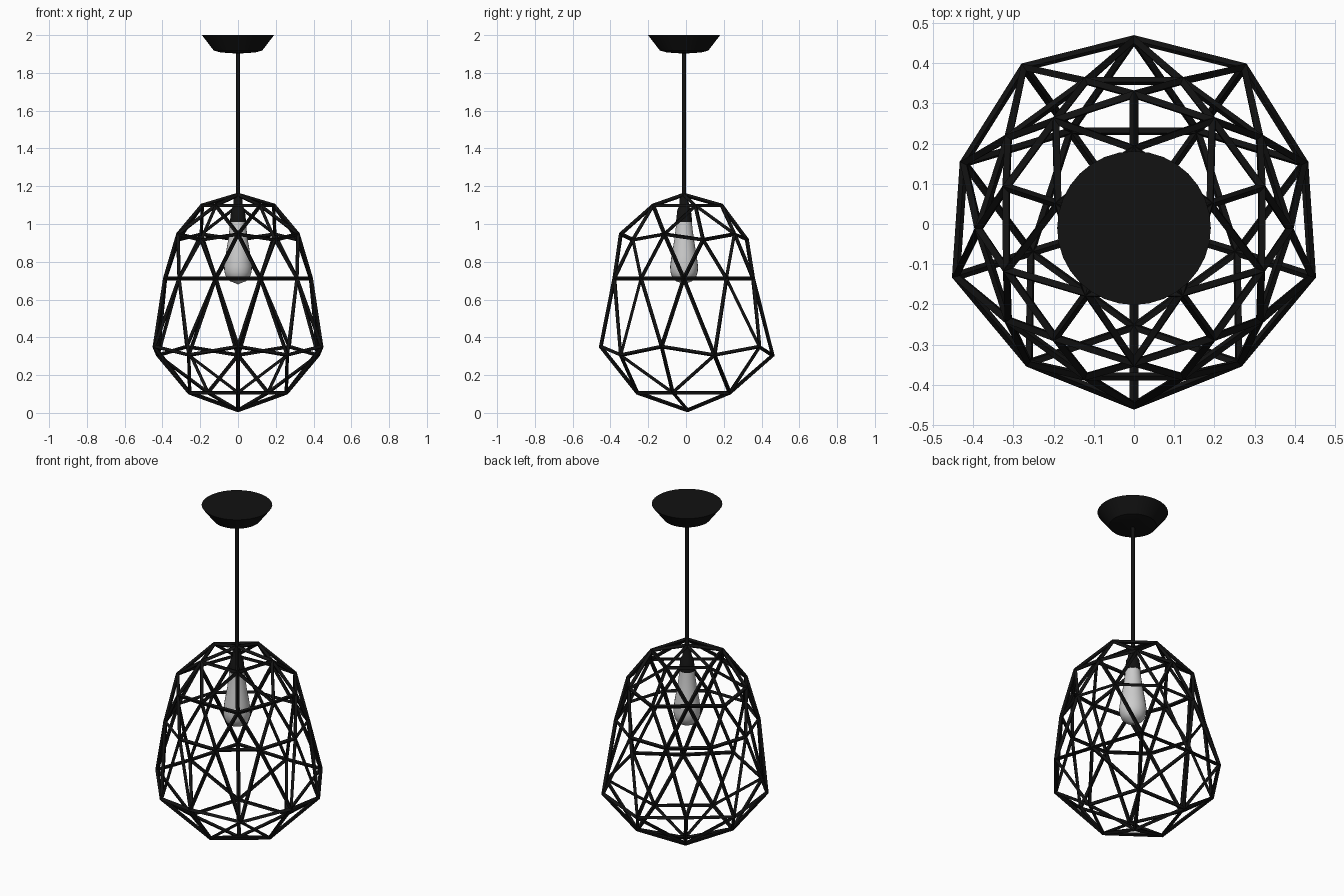
import bpy, bmesh, math

if "Cube" in bpy.data.objects:
    bpy.data.objects.remove(bpy.data.objects["Cube"])

black = bpy.data.materials.new("black_metal")
black.diffuse_color = (0.006, 0.006, 0.006, 1)
black.use_nodes = True
black.node_tree.nodes["Principled BSDF"].inputs["Base Color"].default_value = black.diffuse_color
YC = -0.01          # axis of the cord, socket and bulb


def finish(name, bm, mat=None):
    bmesh.ops.recalc_face_normals(bm, faces=bm.faces)
    me = bpy.data.meshes.new(name)
    bm.to_mesh(me)
    bm.free()
    ob = bpy.data.objects.new(name, me)
    bpy.context.collection.objects.link(ob)
    if mat:
        me.materials.append(mat)
    return ob


def lathe(name, profile, sides, mat=None, angle=35):
    """Revolve (radius, z) points around the lamp axis."""
    bm = bmesh.new()
    vs = [bm.verts.new((r, YC, z)) for r, z in profile]
    es = [bm.edges.new(p) for p in zip(vs, vs[1:])]
    bmesh.ops.spin(bm, geom=vs + es, cent=(0, YC, 0), axis=(0, 0, 1),
                   angle=2 * math.pi, steps=sides, use_duplicate=False)
    bmesh.ops.remove_doubles(bm, verts=bm.verts, dist=1e-4)
    ob = finish(name, bm, mat)
    bpy.ops.object.select_all(action='DESELECT')
    ob.select_set(True)
    bpy.context.view_layer.objects.active = ob
    bpy.ops.object.shade_smooth_by_angle(angle=math.radians(angle))
    return ob


# Cage: icosphere with each ring moved to a pear profile, then turned to struts
rings = [  # sphere height, radius, z, y centre
    (1.0, 0.0, 1.155, -0.012), (0.851, 0.200, 1.098, -0.012),
    (0.526, 0.333, 0.947, -0.012), (0.447, 0.334, 0.917, -0.012),
    (0.0, 0.386, 0.712, -0.012), (-0.447, 0.465, 0.350, 0.014),
    (-0.526, 0.445, 0.305, 0.014), (-0.851, 0.270, 0.107, 0.013),
    (-1.0, 0.0, 0.014, 0.008)]
bm = bmesh.new()
bmesh.ops.create_icosphere(bm, subdivisions=2, radius=1)
for v in bm.verts:
    a = math.atan2(v.co.y, v.co.x) + math.radians(18)
    _, r, z, yc = min(rings, key=lambda k: abs(k[0] - v.co.z))
    v.co = (r * math.cos(a), r * math.sin(a) + yc, z)
cage = finish("wire_cage_shade", bm, black)
wire = cage.modifiers.new("struts", 'WIREFRAME')
wire.thickness = 0.022
wire.offset = 0
wire.use_even_offset = True

# Ceiling canopy, cord and socket
lathe("ceiling_canopy", [(0, 2.0), (0.191, 2.0), (0.128, 1.918),
                         (0.09, 1.908), (0, 1.902)], 32, black)
lathe("cord", [(0, 1.91), (0.011, 1.91), (0.011, 1.10), (0, 1.10)], 12, black)
lathe("bulb_socket", [(0, 1.15), (0.022, 1.15), (0.026, 1.095), (0.036, 1.075),
                      (0.043, 1.01), (0, 1.01)], 24, black)

# Bulb
lathe("bulb", [(0, 1.02), (0.04, 1.02), (0.044, 0.98), (0.053, 0.91),
               (0.067, 0.83), (0.074, 0.775), (0.072, 0.745), (0.062, 0.715),
               (0.042, 0.697), (0.015, 0.687), (0, 0.68)], 24, None, 60)
